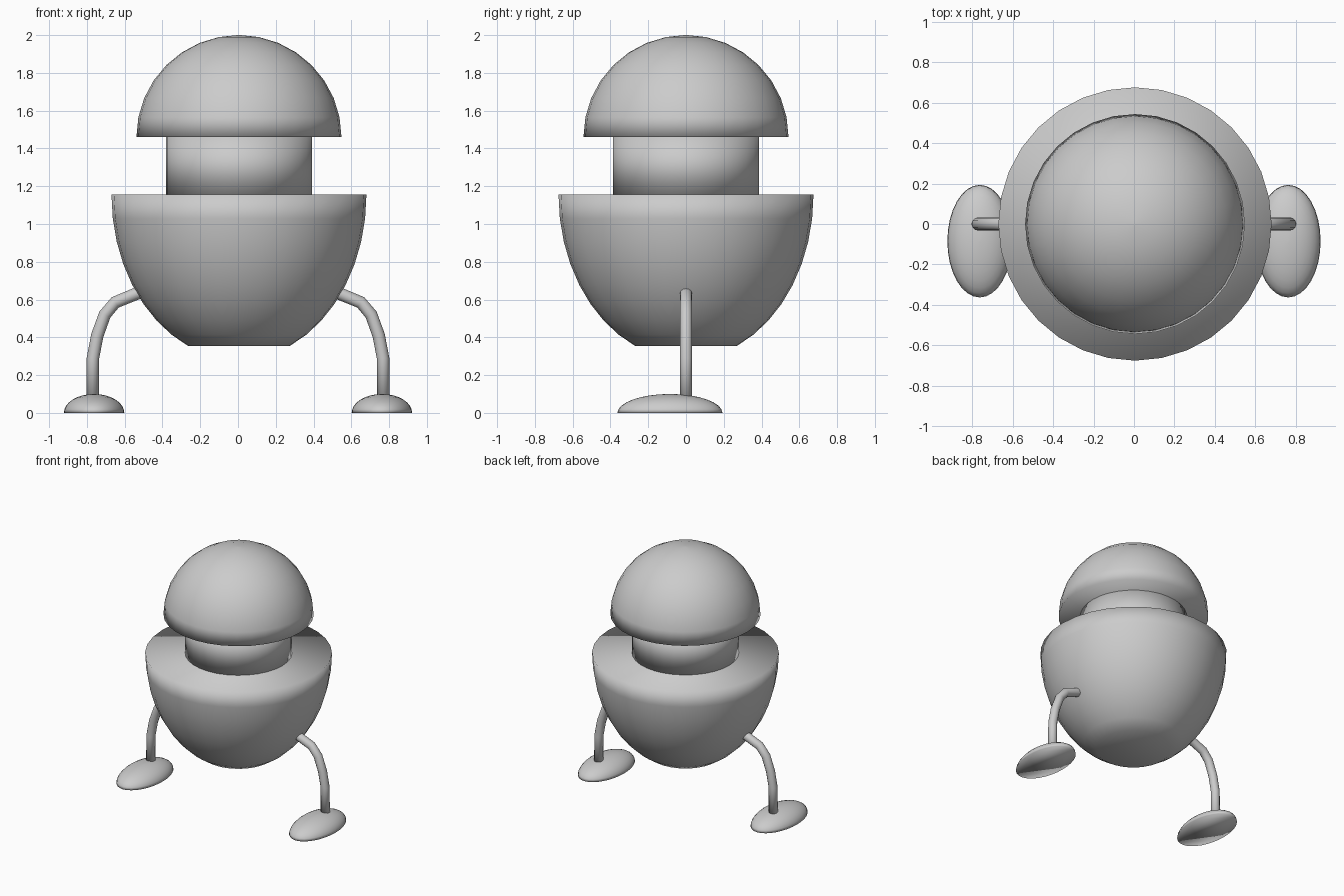
import bpy, bmesh, math
from mathutils import Vector

if "Cube" in bpy.data.objects:
    bpy.data.objects.remove(bpy.data.objects["Cube"])

grey = bpy.data.materials.new("plain grey")
grey.diffuse_color = (0.6, 0.6, 0.6, 1)
grey.use_nodes = True
grey.node_tree.nodes["Principled BSDF"].inputs["Base Color"].default_value = grey.diffuse_color
CX = 0.005


def finish(bm, name, loc):
    bmesh.ops.recalc_face_normals(bm, faces=bm.faces)
    me = bpy.data.meshes.new(name)
    bm.to_mesh(me)
    bm.free()
    me.materials.append(grey)
    for p in me.polygons:
        p.use_smooth = True
    ob = bpy.data.objects.new(name, me)
    ob.location = loc
    bpy.context.collection.objects.link(ob)
    return ob


def skin(bm, rings):
    """Join rings of points into a closed surface with flat ends."""
    loops = [[bm.verts.new(p) for p in ring] for ring in rings]
    n = len(loops[0])
    for a, b in zip(loops, loops[1:]):
        for i in range(n):
            j = (i + 1) % n
            bm.faces.new((a[i], a[j], b[j], b[i]))
    bm.faces.new(loops[0])
    bm.faces.new(loops[-1])


def lathe(name, profile, loc, n=32, sx=1.0, sy=1.0):
    bm = bmesh.new()
    skin(bm, [[(r * sx * math.cos(2 * math.pi * i / n),
                r * sy * math.sin(2 * math.pi * i / n), z) for i in range(n)]
              for r, z in profile])
    return finish(bm, name, loc)


def dome(r, h, steps=8):
    return [(r * math.cos(t), h * math.sin(t)) for t in
            [k / steps * math.pi / 2 for k in range(steps)] + [math.radians(89)]]


def tube(name, path, r, n=12):
    """Round tube along a path lying in the xz plane."""
    pts = [Vector((x, 0, z)) for x, z in path]
    rings = []
    for i, p in enumerate(pts):
        d = (pts[min(i + 1, len(pts) - 1)] - pts[max(i - 1, 0)]).normalized()
        u, v = Vector((0, 1, 0)), d.cross(Vector((0, 1, 0)))
        rings.append([p + r * (math.cos(2 * math.pi * k / n) * u
                               + math.sin(2 * math.pi * k / n) * v) for k in range(n)])
    bm = bmesh.new()
    skin(bm, rings)
    return finish(bm, name, (0, 0, 0))


# Body: truncated bowl with a flat bottom and flat top
H = 0.873
bowl = []
for k in range(9):
    t = math.asin(0.8 / H) * (1 - k / 8)
    bowl.append((0.675 * math.cos(t), -H * math.sin(t)))
lathe("body_bowl", bowl, (CX, 0, 1.155))

# Neck and domed head
lathe("neck", [(0.387, 0), (0.387, 0.31)], (CX, 0, 1.152))
lathe("head_dome", dome(0.543, 0.54), (CX, 0, 1.46))

# Bent legs and oval feet on both sides
leg = [(0.46, 0.655), (0.54, 0.63), (0.65, 0.585), (0.705, 0.52),
       (0.745, 0.41), (0.768, 0.29), (0.77, 0.05)]
for side, s in (("left", -1), ("right", 1)):
    tube("leg_" + side, [(s * x, z) for x, z in leg], 0.033)
    lathe("foot_" + side, dome(1, 0.1), (s * 0.762, -0.085, 0), sx=0.16, sy=0.278)
